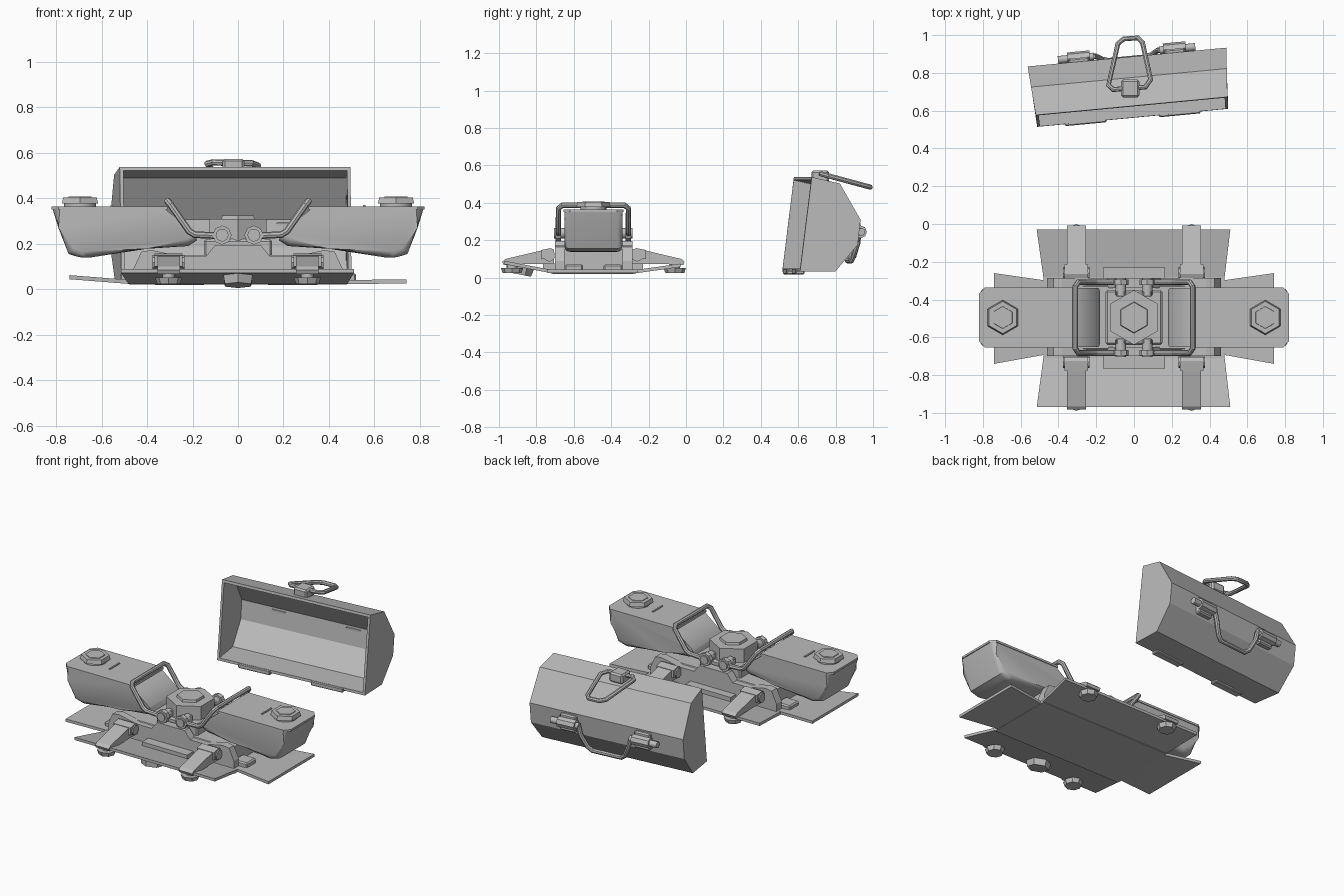
import bpy, bmesh, math
from mathutils import Vector, Matrix

if "Cube" in bpy.data.objects:
    bpy.data.objects.remove(bpy.data.objects["Cube"])

GREY = bpy.data.materials.new("plain grey")
GREY.diffuse_color = (0.5, 0.5, 0.5, 1)
GREY.use_nodes = True
GREY.node_tree.nodes["Principled BSDF"].inputs["Base Color"].default_value = GREY.diffuse_color
CY = -0.495  # centre line of the base in y


def add_mesh(name, bm, smooth=False):
    bmesh.ops.recalc_face_normals(bm, faces=bm.faces[:])
    me = bpy.data.meshes.new(name)
    bm.to_mesh(me)
    bm.free()
    me.materials.append(GREY)
    ob = bpy.data.objects.new(name, me)
    bpy.context.collection.objects.link(ob)
    if smooth:
        bpy.ops.object.select_all(action='DESELECT')
        ob.select_set(True)
        bpy.context.view_layer.objects.active = ob
        bpy.ops.object.shade_smooth_by_angle(angle=math.radians(40))
    return ob


def loft(bm, a, b):
    """Closed solid between two matching outlines."""
    va, vb = [bm.verts.new(p) for p in a], [bm.verts.new(p) for p in b]
    n = len(va)
    bm.faces.new(va)
    bm.faces.new(vb[::-1])
    for i in range(n):
        bm.faces.new((va[i], vb[i], vb[(i + 1) % n], va[(i + 1) % n]))
    return va, vb


def prism(name, pts, y0, y1):
    bm = bmesh.new()
    loft(bm, [(x, y0, z) for x, z in pts], [(x, y1, z) for x, z in pts])
    return add_mesh(name, bm)


def side_prism(name, pts, x0, x1):
    bm = bmesh.new()
    loft(bm, [(x0, y, z) for y, z in pts], [(x1, y, z) for y, z in pts])
    return add_mesh(name, bm)


def slab(name, corners, t=0.018):
    bm = bmesh.new()
    loft(bm, corners, [(x, y, z - t) for x, y, z in corners])
    return add_mesh(name, bm)


def box(name, x0, x1, y0, y1, z0, z1, bevel=0.0):
    bm = bmesh.new()
    c = [(x0, y0), (x1, y0), (x1, y1), (x0, y1)]
    loft(bm, [(x, y, z0) for x, y in c], [(x, y, z1) for x, y in c])
    if bevel:
        bmesh.ops.bevel(bm, geom=bm.edges[:], offset=bevel, segments=1, affect='EDGES')
    return add_mesh(name, bm)


def disc(name, centre, r0, r1, h, n=6, axis='Z', tilt=0.0):
    bm = bmesh.new()
    bmesh.ops.create_cone(bm, cap_ends=True, segments=n, radius1=r0, radius2=r1, depth=h)
    rot = {'Z': Matrix(), 'X': Matrix.Rotation(math.pi / 2, 4, 'Y'),
           'Y': Matrix.Rotation(math.pi / 2, 4, 'X')}[axis]
    m = Matrix.Translation(centre) @ Matrix.Rotation(tilt, 4, 'X') @ rot
    bmesh.ops.transform(bm, matrix=m, verts=bm.verts[:])
    return add_mesh(name, bm, smooth=n > 8)


def rod(name, pts, r=0.014, closed=False):
    cu = bpy.data.curves.new(name, 'CURVE')
    cu.dimensions = '3D'
    cu.bevel_depth, cu.bevel_resolution, cu.use_fill_caps = r, 2, True
    sp = cu.splines.new('POLY')
    sp.points.add(len(pts) - 1)
    for p, co in zip(sp.points, pts):
        p.co = (*co, 1)
    sp.use_cyclic_u = closed
    tmp = bpy.data.objects.new(name, cu)
    bpy.context.collection.objects.link(tmp)
    bpy.context.view_layer.update()
    me = bpy.data.meshes.new_from_object(tmp)
    bpy.data.objects.remove(tmp)
    bm = bmesh.new()
    bm.from_mesh(me)
    return add_mesh(name, bm, smooth=True)


# ---- base plate and four hinged flaps
box("base_plate", -0.48, 0.48, -0.72, -0.27, 0.02, 0.04)
slab("front_flap", [(-0.515, -0.97, 0.09), (0.51, -0.97, 0.09), (0.48, -0.71, 0.04), (-0.48, -0.71, 0.04)])
slab("back_flap", [(-0.48, -0.28, 0.04), (0.48, -0.28, 0.04), (0.51, -0.03, 0.075), (-0.515, -0.03, 0.075)])
for s, z in ((-1, 0.062), (1, 0.044)):
    slab("side_flap", [(s * 0.46, -0.69, 0.04), (s * 0.74, -0.74, z), (s * 0.74, -0.26, z), (s * 0.46, -0.30, 0.04)])
    for y in (-0.6, -0.39):
        box("flap_hinge", s * 0.42, s * 0.52, y - 0.05, y + 0.05, 0.03, 0.07, 0.008)
for y0, y1 in ((-0.765, -0.70), (-0.29, -0.23)):
    box("slot_rim", -0.165, 0.165, y0, y1, 0.04, 0.075)

# ---- body with saddle shaped side frames
side_prism("body_core", [(-0.69, 0.03), (-0.30, 0.03), (-0.30, 0.11), (-0.33, 0.15), (-0.66, 0.15), (-0.69, 0.11)], -0.42, 0.42)
half = [(0.46, 0.03), (0.46, 0.09), (0.425, 0.165), (0.38, 0.172), (0.25, 0.145), (0.14, 0.145), (0.10, 0.195)]
frame = half + [(-x, z) for x, z in half[::-1]]
prism("front_frame", frame, -0.70, -0.65)
prism("back_frame", frame, -0.34, -0.285)

# ---- central hex column
box("column_bracket", -0.15, 0.15, -0.64, -0.35, 0.13, 0.22, 0.01)
disc("hex_column", (0, CY, 0.225), 0.145, 0.145, 0.17)
disc("hex_cap", (0, CY, 0.315), 0.085, 0.08, 0.02)


def bucket(s):
    prof = [(0.19, 0.25), (0.18, 0.215), (0.22, 0.19), (0.40, 0.178), (0.68, 0.135), (0.745, 0.155),
            (0.79, 0.27), (0.815, 0.352), (0.32, 0.352)]
    bm = bmesh.new()
    va, vb = loft(bm, [(s * x, -0.65, z) for x, z in prof], [(s * x, -0.34, z) for x, z in prof])
    chain = [bm.edges.get((v[i], v[i + 1])) for v in (va, vb) for i in range(1, 7)]
    chain.append(bm.edges.get((va[4], vb[4])))
    bmesh.ops.bevel(bm, geom=chain, offset=0.03, segments=3, profile=0.5, affect='EDGES')
    add_mesh("bucket", bm, smooth=True)
    # lid with clipped outer corners
    lid = [(0.31, -0.655), (0.79, -0.655), (0.82, -0.62), (0.82, -0.37), (0.79, -0.335), (0.31, -0.335)]
    bm = bmesh.new()
    loft(bm, [(s * x, y, 0.35) for x, y in lid], [(s * x, y, 0.364) for x, y in lid])
    add_mesh("bucket_lid", bm)
    disc("lid_bolt_base", (s * 0.695, CY, 0.371), 0.07, 0.07, 0.018, 20)
    disc("lid_bolt", (s * 0.695, CY, 0.391), 0.092, 0.085, 0.026)
    disc("lid_bolt_top", (s * 0.695, CY, 0.405), 0.06, 0.058, 0.006)
    box("lid_slot", s * 0.55, s * 0.56, -0.545, -0.445, 0.36, 0.37)


for s in (-1, 1):
    bucket(s)
    # ---- swing handle with two pivots
    path = [(0.07, 0.187, 0.235), (0.19, 0.187, 0.24), (0.215, 0.187, 0.255), (0.295, 0.187, 0.37), (0.31, 0.165, 0.388)]
    pts = [(s * x, CY - y, z) for x, y, z in path] + [(s * x, CY + y, z) for x, y, z in path[::-1]]
    rod("swing_handle", pts, 0.015)
    for d in (-1, 1):
        disc("handle_pivot", (s * 0.07, CY + d * 0.165, 0.238), 0.028, 0.028, 0.09, 16, 'Y')
        disc("pivot_nut", (s * 0.07, CY + d * 0.187, 0.238), 0.042, 0.042, 0.03, 8, 'Y')
        box("pivot_post", s * 0.045, s * 0.095, CY + d * 0.125 - 0.015, CY + d * 0.125 + 0.015, 0.14, 0.26, 0.005)
        # ---- outrigger leg: head, arm, stem and foot
        x = s * 0.305
        side_prism("leg_arm", [(CY + d * y, z) for y, z in
                   ((0.21, 0.075), (0.21, 0.15), (0.25, 0.152), (0.47, 0.10), (0.488, 0.085), (0.48, 0.068), (0.40, 0.072))],
                   x - 0.05, x + 0.05)
        side_prism("leg_head", [(CY + d * y, z) for y, z in
                   ((0.21, 0.095), (0.21, 0.15), (0.23, 0.158), (0.28, 0.148), (0.28, 0.10))], x - 0.062, x + 0.062)
        disc("leg_knuckle", (x, CY + d * 0.235, 0.118), 0.032, 0.032, 0.14, 8, 'X')
        disc("foot_stem", (x, CY + d * 0.435, 0.06), 0.028, 0.028, 0.05, 12)
        disc("foot", (x, CY + d * 0.435, 0.038), 0.05, 0.06, 0.028, 8)

# ---- hex stud below the front flap
disc("front_stud", (0, -0.89, 0.04), 0.066, 0.076, 0.045, 6, tilt=-0.19)

# ---- separate open cover, built straight then turned and placed
PIVOT = Vector((-0.008, 0.575, 0))
TURN = Matrix.Translation(PIVOT) @ Matrix.Rotation(math.radians(5.4), 4, 'Z') @ Matrix.Translation((0, -0.575, 0))
shell = [(0.562, 0.032), (0.625, 0.538), (0.775, 0.503), (0.885, 0.31), (0.87, 0.176), (0.75, 0.032)]
bm = bmesh.new()
ends = []
for s in (-1, 1):
    ends.append([bm.verts.new((s * (0.508 + 0.07 * max(0, y - 0.6)), y, z)) for y, z in shell])
for e in ends:
    bm.faces.new(e)
for i in range(1, len(shell)):
    j = (i + 1) % len(shell)
    bm.faces.new((ends[0][i], ends[1][i], ends[1][j], ends[0][j]))
cover_parts = [add_mesh("cover_shell", bm)]
# make sure the open shell faces outward before thickening inward
me = cover_parts[0].data
mid = Vector((0, 0.72, 0.28))
if sum((p.center - mid).dot(p.normal) for p in me.polygons) < 0:
    me.flip_normals()
mod = cover_parts[0].modifiers.new("wall", 'SOLIDIFY')
mod.thickness, mod.offset, mod.use_even_offset = 0.016, -1, True

# ---- cover back hinges and U shaped handle
for s in (-1, 1):
    x = s * 0.255
    cover_parts += [
        box("back_bracket", x - 0.055, x + 0.055, 0.865, 0.905, 0.19, 0.30, 0.008),
        disc("back_knuckle", (x, 0.905, 0.245), 0.034, 0.034, 0.12, 8, 'X'),
        disc("back_pin", (x + 0.015 * s, 0.905, 0.245), 0.02, 0.02, 0.19, 12, 'X'),
        box("cover_tab", s * 0.25 - 0.11, s * 0.25 + 0.11, 0.552, 0.60, 0.018, 0.048, 0.005)]
u = [(0.18, 0.905, 0.245), (0.165, 0.905, 0.19), (0.13, 0.885, 0.115), (0.10, 0.875, 0.09)]
cover_parts.append(rod("back_handle", u + [(-x, y, z) for x, y, z in u[::-1]], 0.015))
for ob in cover_parts:
    ob.matrix_world = TURN @ ob.matrix_world

# ---- cover top loop handle and its clip
loop = [(-0.135, 0.735), (-0.085, 0.955), (-0.055, 0.98), (0.02, 0.985), (0.045, 0.96), (0.088, 0.765), (0.06, 0.725), (-0.11, 0.712)]
rod("top_handle", [(x, y, 0.557 - 0.27 * (y - 0.715)) for x, y in loop], 0.014, closed=True)
box("top_clip", -0.068, 0.028, 0.67, 0.765, 0.51, 0.573, 0.01)
